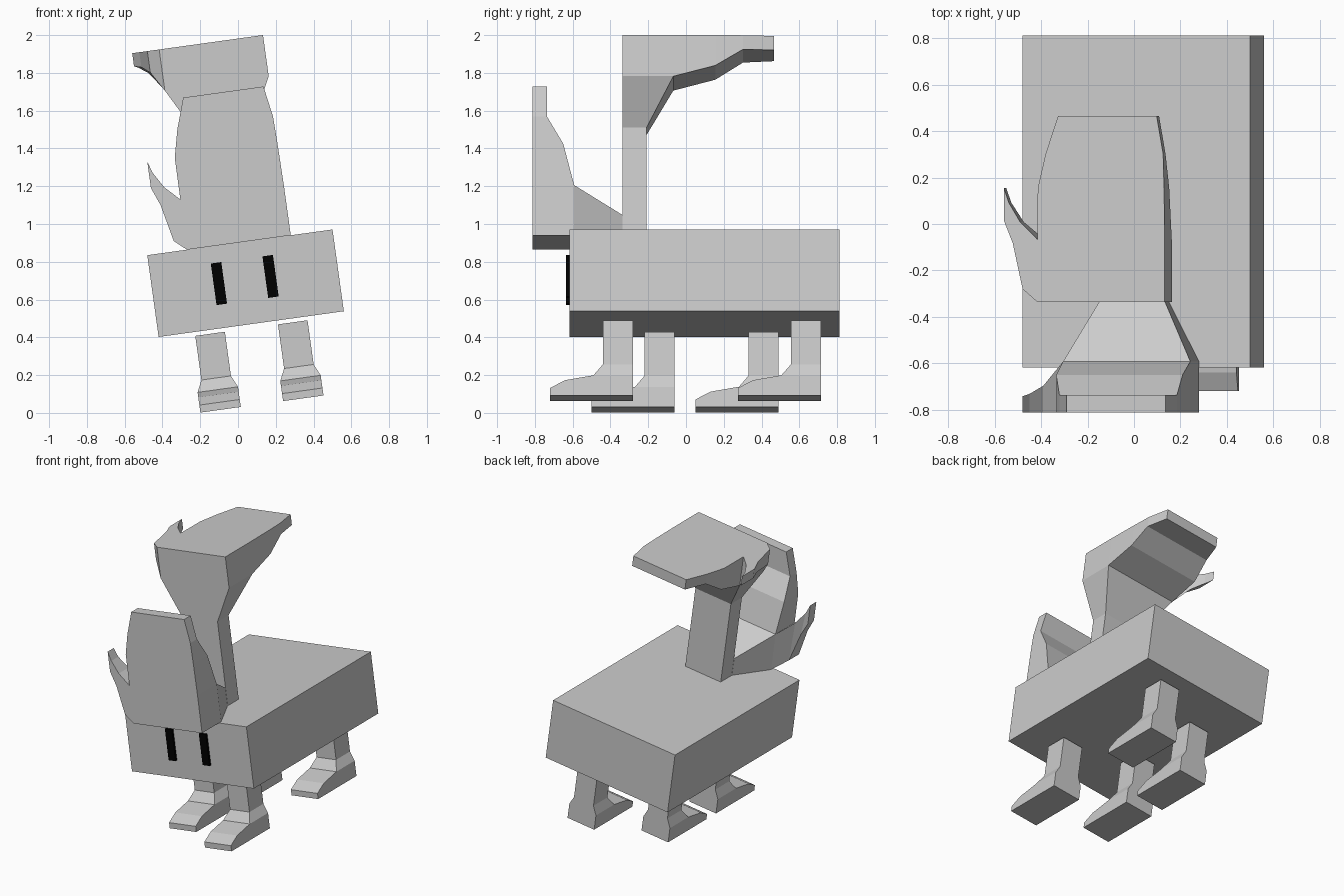
import bpy, bmesh, math
from mathutils import Matrix

if "Cube" in bpy.data.objects:
    bpy.data.objects.remove(bpy.data.objects["Cube"])

TILT = Matrix.Rotation(-math.radians(7.9), 4, 'Y')   # whole figure leans sideways
MID = 0.132                                          # centre line before leaning


def material(name, rgb):
    m = bpy.data.materials.new(name)
    m.diffuse_color = (*rgb, 1)
    m.use_nodes = True
    m.node_tree.nodes["Principled BSDF"].inputs["Base Color"].default_value = m.diffuse_color
    return m


GREY = material("light_grey", (0.6, 0.6, 0.6))
BLACK = material("black", (0.0, 0.0, 0.0))


def finish(name, bm, mat):
    bmesh.ops.remove_doubles(bm, verts=bm.verts, dist=1e-5)
    bmesh.ops.recalc_face_normals(bm, faces=bm.faces)
    bm.transform(TILT)
    me = bpy.data.meshes.new(name)
    bm.to_mesh(me)
    bm.free()
    me.materials.append(mat)
    ob = bpy.data.objects.new(name, me)
    bpy.context.collection.objects.link(ob)
    return ob


def box(name, centre, size, mat):
    bm = bmesh.new()
    bmesh.ops.create_cube(bm, size=1, matrix=Matrix.Translation(centre)
                          @ Matrix.Diagonal((*size, 1)))
    return finish(name, bm, mat)


def loft(bm, rings, cap_start=True, cap_end=True):
    """Skin a series of equal-length vertex rings."""
    vs = [[bm.verts.new(p) for p in r] for r in rings]
    n = len(vs[0])
    for a, b in zip(vs, vs[1:]):
        for i in range(n):
            j = (i + 1) % n
            bm.faces.new((a[i], a[j], b[j], b[i]))
    if cap_start:
        bm.faces.new(vs[0])
    if cap_end:
        bm.faces.new(vs[-1])


def hand(name, place, arm_end):
    """Mitten with thumb; (u across, t along the fingers, d depth from the outer face)."""
    bm = bmesh.new()
    # fingers: t, left, right, depth
    rows = [(0.268, -.147, .406, .22), (0.49, -.146, .403, .162),
            (0.637, -.112, .399, .075), (0.80, -.058, .371, .075)]
    loft(bm, [[place(l, t, 0), place(r, t, 0), place(r, t, d), place(l, t, d)]
              for t, l, r, d in rows], cap_start=False)
    # thumb: lower (u, t), upper (u, t), depth
    pairs = [(-.149, 0, -.147, .268, .22), (-.212, .055, -.223, .344, .115),
             (-.255, .253, -.272, .427, .08), (-.293, .349, -.293, .49, .07)]
    loft(bm, [[place(a, b, 0), place(c, e, 0), place(c, e, d), place(a, b, d)]
              for a, b, c, e, d in pairs], cap_start=False)
    # palm, tapering wrist and arm: left, right, top, depth
    secs = [(-.149, .406, .268, 0), (-.149, .406, .268, .22),
            (-.011, .277, .127, .475)]
    if arm_end > .48:
        secs.append((-.011, .277, .127, arm_end))
    rings = [[place(l, 0, d), place(r, 0, d), place(r, h, d),
              place(l + (.002 if h > .2 else 0), h, d)] for l, r, h, d in secs]
    loft(bm, rings)
    # drop the hidden wall faces shared by the thumb, fingers and palm
    bmesh.ops.remove_doubles(bm, verts=bm.verts, dist=1e-5)
    inner = [f for f in bm.faces if all(len(e.link_faces) > 2 for e in f.edges)]
    bmesh.ops.delete(bm, geom=inner, context='FACES')
    return finish(name, bm, GREY)


def leg(name, u, heel):
    bm = bmesh.new()
    base = 0.029
    wide, slim = 0.108, 0.079
    foot = [(0, 0), (-.44, 0), (-.44, .04), (-.36, .082), (-.21, .108), (0, .108)]
    sides = [[(u + s * wide, heel + y, base + h) for y, h in foot] for s in (-1, 1)]
    loft(bm, sides)
    # ankle and shin
    rings = [(wide, -.21, .108), (slim, -.16, .17), (slim, -.16, .406)]
    loft(bm, [[(u - w, heel, base + h), (u + w, heel, base + h),
               (u + w, heel + y, base + h), (u - w, heel + y, base + h)]
              for w, y, h in rings])
    bmesh.ops.remove_doubles(bm, verts=bm.verts, dist=1e-5)
    inner = [f for f in bm.faces if all(len(e.link_faces) > 2 for e in f.edges)]
    bmesh.ops.delete(bm, geom=inner, context='FACES')
    return finish(name, bm, GREY)


# body and eyes
box("body", (MID + .002, .097, .6745), (.99, 1.43, .437), GREY)
for side, s in (("left", -1), ("right", 1)):
    box(side + "_eye", (MID + s * .138, -.626, .692), (.056, .018, .222), BLACK)

# staggered legs
for name, u, heel in (("front_left_leg", MID - .221, -.06), ("back_left_leg", MID - .221, .49),
                      ("front_right_leg", MID + .221, -.28), ("back_right_leg", MID + .221, .715)):
    leg(name, u, heel)

# upright hand at the front, and a raised arm with a hand folded back
hand("front_hand", lambda u, t, d: (u, -.812 + d, .893 + t), .475)
hand("raised_hand", lambda u, t, d: (u, -.335 + t, 1.963 - d), 1.07)
